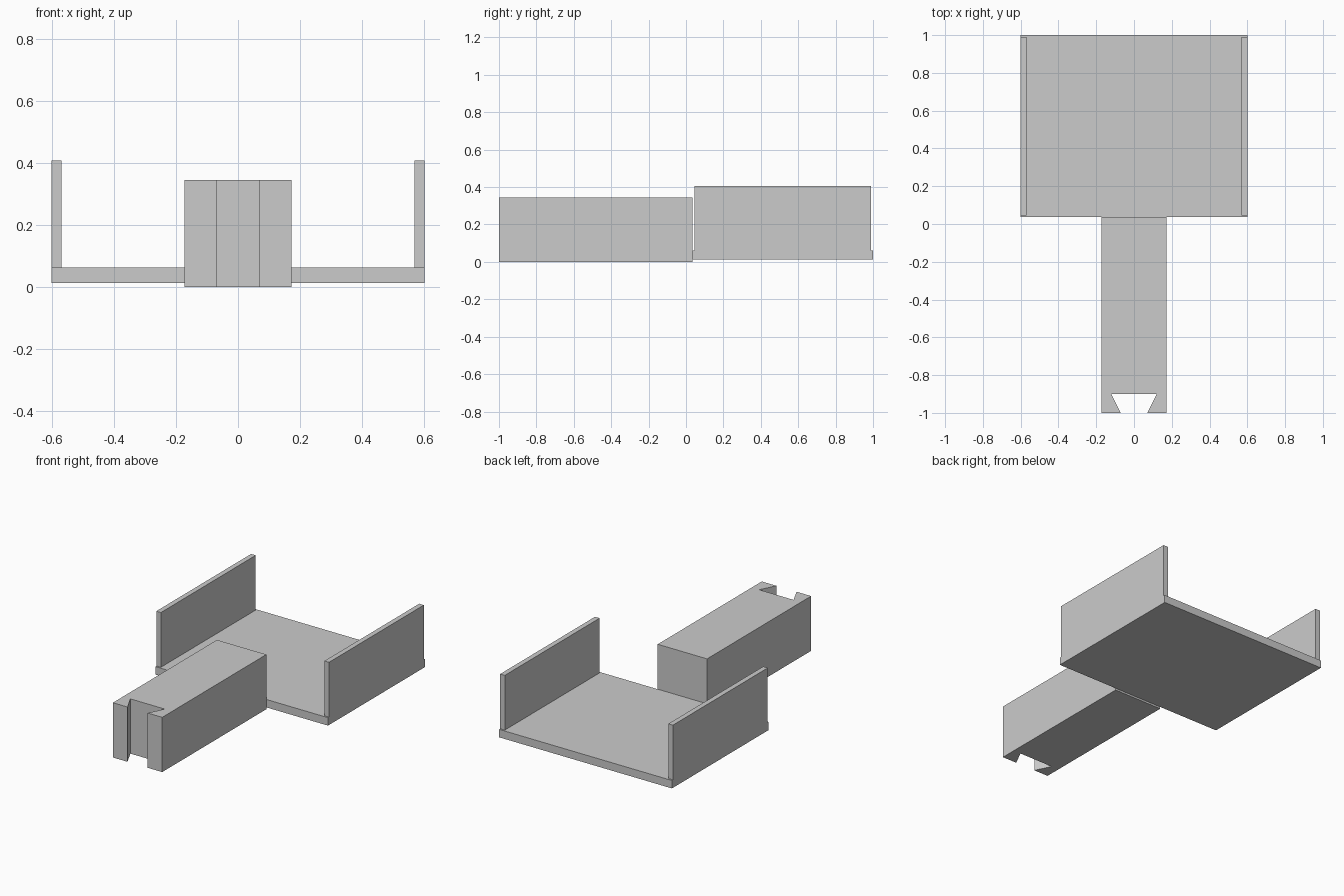
import bpy
import bmesh

default = bpy.data.objects.get("Cube")
if default:
    bpy.data.objects.remove(default, do_unlink=True)

# Single plain grey
grey = bpy.data.materials.new("light_grey")
grey.use_nodes = True
colour = (0.6, 0.6, 0.6, 1)
grey.diffuse_color = colour
grey.node_tree.nodes["Principled BSDF"].inputs["Base Color"].default_value = colour


def prism(name, outline, z0, z1):
    """Extrude a counter-clockwise plan outline from z0 up to z1."""
    bm = bmesh.new()
    base = bm.faces.new([bm.verts.new((x, y, z0)) for x, y in outline])
    top = bmesh.ops.extrude_face_region(bm, geom=[base])["geom"]
    verts = [v for v in top if isinstance(v, bmesh.types.BMVert)]
    bmesh.ops.translate(bm, verts=verts, vec=(0, 0, z1 - z0))
    bmesh.ops.recalc_face_normals(bm, faces=bm.faces)
    mesh = bpy.data.meshes.new(name)
    bm.to_mesh(mesh)
    bm.free()
    mesh.materials.append(grey)
    obj = bpy.data.objects.new(name, mesh)
    bpy.context.collection.objects.link(obj)
    return obj


def rectangle(x0, x1, y0, y1):
    return [(x0, y0), (x1, y0), (x1, y1), (x0, y1)]


# Arm with a dovetail slot in its front end
half = [(0.12, -0.9), (0.07, -1), (0.172, -1), (0.172, 0.036)]
prism("dovetail_arm", half + [(-x, y) for x, y in reversed(half)], 0, 0.345)

# Tray floor and its two side walls
prism("tray_floor", rectangle(-0.602, 0.602, 0.036, 1), 0.012, 0.062)
for name, x0, x1 in (("left_wall", 0.57, 0.602), ("right_wall", -0.602, -0.57)):
    prism(name, rectangle(x0, x1, 0.046, 0.99), 0.062, 0.407)
